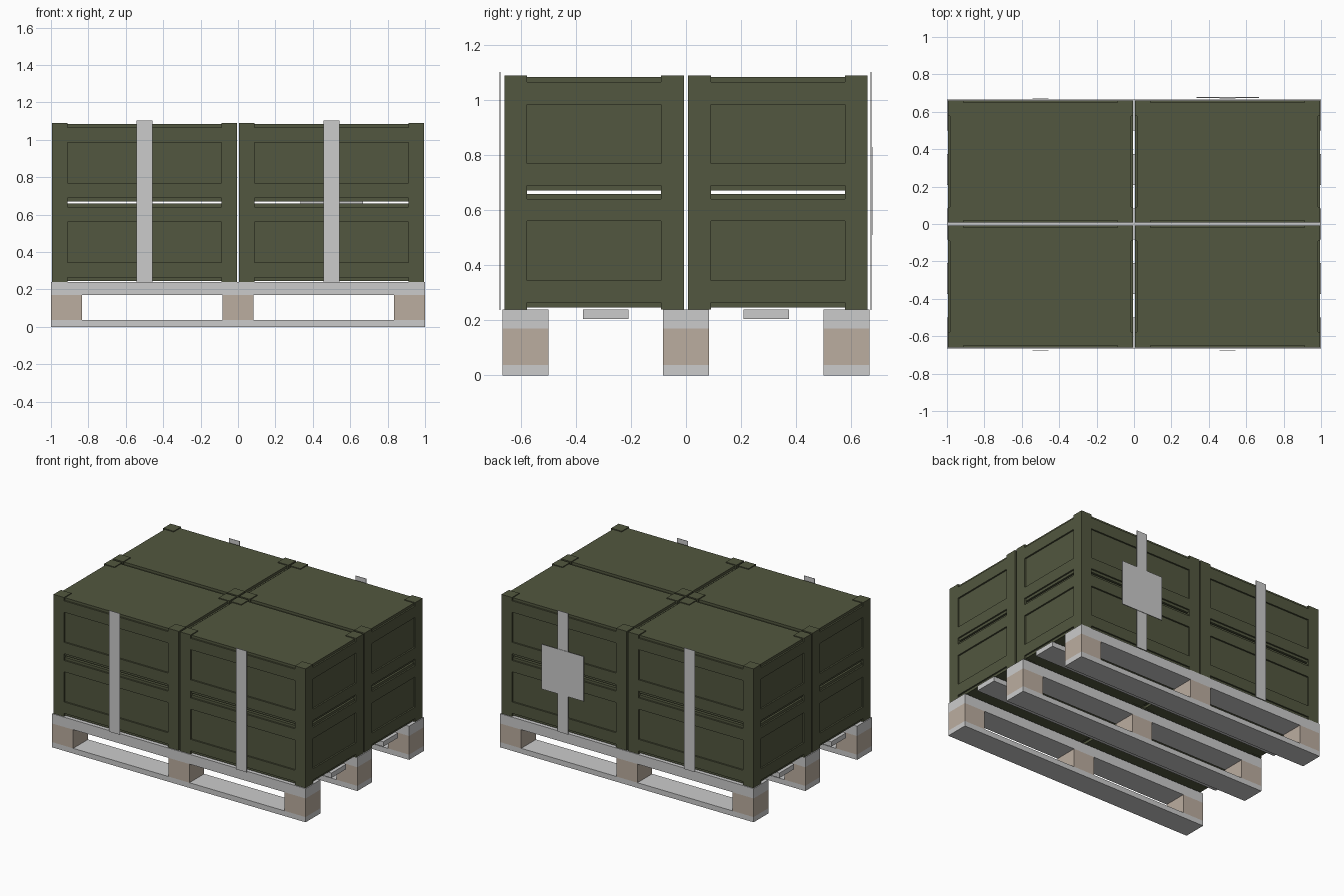
import bpy, bmesh

if "Cube" in bpy.data.objects:
    bpy.data.objects.remove(bpy.data.objects["Cube"])


def material(name, rgb):
    m = bpy.data.materials.new(name)
    m.diffuse_color = (*rgb, 1)
    m.use_nodes = True
    m.node_tree.nodes["Principled BSDF"].inputs["Base Color"].default_value = m.diffuse_color
    return m


OLIVE = material("olive_paint", (0.085, 0.095, 0.05))
WOOD = material("brown_wood", (0.50, 0.42, 0.35))


def add_object(name, mesh, mat=None, loc=(0, 0, 0)):
    ob = bpy.data.objects.new(name, mesh)
    ob.location = loc
    bpy.context.collection.objects.link(ob)
    if mat and not mesh.materials:
        mesh.materials.append(mat)
    return ob


def box(name, lo, hi, mat=None):
    bm = bmesh.new()
    bmesh.ops.create_cube(bm, size=1)
    for v in bm.verts:
        v.co = [hi[i] if v.co[i] > 0 else lo[i] for i in range(3)]
    me = bpy.data.meshes.new(name)
    bm.to_mesh(me)
    bm.free()
    return add_object(name, me, mat)


def crate_mesh(hx, hy, h, corner=0.083, d=0.011, lip=0.006):
    """One watertight crate: cells of a stepped grid, recessed at panels and edge strips."""
    xs = [-hx, -hx + d, -hx + corner, hx - corner, hx - d, hx]
    ys = [-hy, -hy + d, -hy + corner, hy - corner, hy - d, hy]
    zs = [0, lip, 0.024, 0.105, h - 0.105, h - 0.024, h - lip, h]

    def solid(i, j, k):
        if not (0 <= i < 5 and 0 <= j < 5 and 0 <= k < 7):
            return False
        if i != 2 and j != 2:              # corner posts
            return True
        if k in (0, 6):                    # only corners reach top and bottom
            return False
        if i in (0, 4) or j in (0, 4):     # horizontal rails of the side frames
            return k in (2, 4)
        return True

    bm = bmesh.new()
    verts = {}

    def vert(i, j, k):
        if (i, j, k) not in verts:
            verts[i, j, k] = bm.verts.new((xs[i], ys[j], zs[k]))
        return verts[i, j, k]

    for i in range(5):
        for j in range(5):
            for k in range(7):
                if not solid(i, j, k):
                    continue
                for ax in range(3):
                    for side in (0, 1):
                        c = [i, j, k]
                        c[ax] += 2 * side - 1
                        if solid(*c):
                            continue
                        ring = [(0, 0), (1, 0), (1, 1), (0, 1)]
                        if not side:
                            ring.reverse()
                        quad = []
                        for a, b in ring:
                            p = [i, j, k]
                            p[ax] += side
                            p[(ax + 1) % 3] += a
                            p[(ax + 2) % 3] += b
                            quad.append(vert(*p))
                        bm.faces.new(quad)
    bmesh.ops.dissolve_limit(bm, angle_limit=0.01, verts=bm.verts[:], edges=bm.edges[:])
    me = bpy.data.meshes.new("crate")
    bm.to_mesh(me)
    bm.free()
    return me


# Pallet: three runners with blocks, plus two thin deck slats
for row, y in enumerate((-0.583, 0, 0.583)):
    y0, y1 = y - 0.083, y + 0.083
    box(f"pallet_bottom_board_{row}", (-1, y0, 0), (1, y1, 0.037))
    box(f"pallet_top_board_{row}", (-1, y0, 0.17), (1, y1, 0.24))
    for col, x in enumerate((-0.917, 0, 0.917)):
        box(f"pallet_block_{row}_{col}", (x - 0.083, y0, 0.037), (x + 0.083, y1, 0.17), WOOD)
for n, y in enumerate((-0.292, 0.292)):
    box(f"pallet_deck_slat_{n}", (-1, y - 0.083, 0.205), (1, y + 0.083, 0.24))

# Crates: two by two by two stack sharing one mesh
CRATE_H = 0.425
mesh = crate_mesh(0.494, 0.3265, CRATE_H)
for level in range(2):
    for x in (-0.5, 0.5):
        for y in (-0.3335, 0.3335):
            add_object("crate", mesh, OLIVE, (x, y, 0.24 + level * CRATE_H))

# Straps on front and back
for x in (-0.5, 0.5):
    box("front_strap", (x - 0.042, -0.677, 0.238), (x + 0.042, -0.674, 1.103))
    box("back_strap", (x - 0.042, 0.671, 0.238), (x + 0.042, 0.674, 1.103))

# Blank tag on one back strap
box("back_tag", (0.333, 0.675, 0.51), (0.667, 0.678, 0.83))
